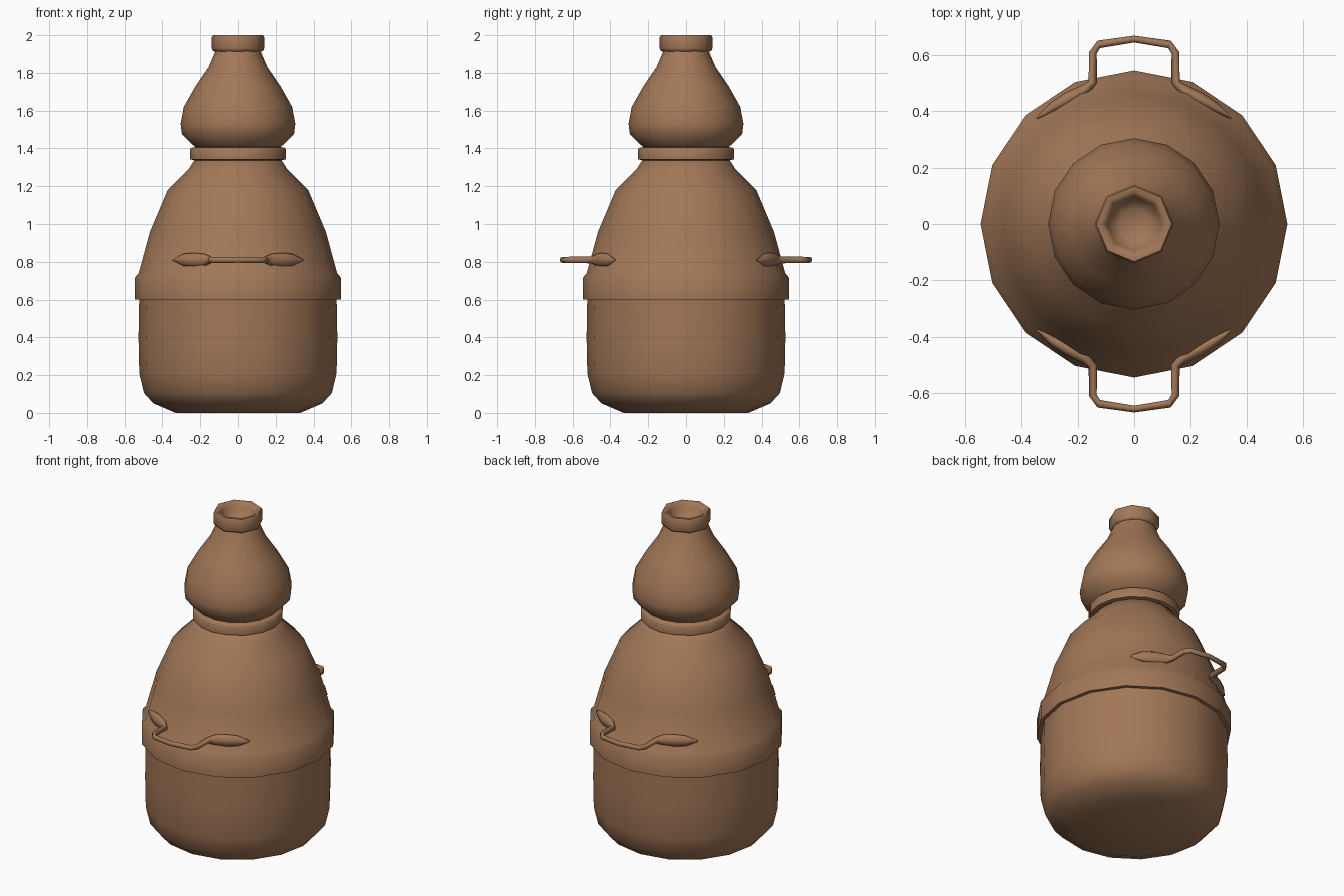
import bpy, bmesh, math
from mathutils import Vector

if "Cube" in bpy.data.objects:
    bpy.data.objects.remove(bpy.data.objects["Cube"])

clay = bpy.data.materials.new("brown clay")
clay.diffuse_color = (0.36, 0.185, 0.095, 1)
clay.use_nodes = True
clay.node_tree.nodes["Principled BSDF"].inputs["Base Color"].default_value = clay.diffuse_color


def skin(name, rings, angle, cap=(True, True)):
    """Join equal-length rings of points into one smooth surface."""
    bm = bmesh.new()
    loops = [[bm.verts.new(p) for p in ring] for ring in rings]
    n = len(loops[0])
    for a, b in zip(loops, loops[1:]):
        for i in range(n):
            j = (i + 1) % n
            bm.faces.new((a[i], a[j], b[j], b[i]))
    if cap[0]:
        bm.faces.new(loops[0][::-1])
    if cap[1]:
        bm.faces.new(loops[-1])
    bmesh.ops.recalc_face_normals(bm, faces=bm.faces)
    mesh = bpy.data.meshes.new(name)
    bm.to_mesh(mesh)
    bm.free()
    mesh.materials.append(clay)
    ob = bpy.data.objects.new(name, mesh)
    bpy.context.collection.objects.link(ob)
    bpy.ops.object.select_all(action='DESELECT')
    ob.select_set(True)
    bpy.context.view_layer.objects.active = ob
    bpy.ops.object.shade_smooth_by_angle(angle=math.radians(angle))
    return ob


def lathe(name, profile, sides, angle=60):
    """Turn (radius, height) points around the z axis."""
    turn = [math.tau * i / sides for i in range(sides)]
    return skin(name, [[(r * math.cos(t), r * math.sin(t), z) for t in turn]
                       for r, z in profile], angle)


# Rounded pot, closed underneath
lathe("lower_pot", [(0.33, 0), (0.447, 0.05), (0.497, 0.105), (0.522, 0.21),
                    (0.526, 0.40), (0.522, 0.62)], 16)

# Domed lid with overhanging rim
lathe("domed_lid", [(0.50, 0.60), (0.544, 0.60), (0.544, 0.717), (0.525, 0.74),
                    (0.465, 0.96), (0.372, 1.18), (0.262, 1.29),
                    (0.23, 1.34)], 16)

# Collar between lid and upper bulb
lathe("collar", [(0.22, 1.335), (0.253, 1.342), (0.255, 1.395),
                 (0.245, 1.405), (0.21, 1.408)], 16)

# Pear-shaped upper bulb
lathe("upper_bulb", [(0.215, 1.40), (0.235, 1.415), (0.297, 1.475), (0.304, 1.53),
                     (0.287, 1.62), (0.225, 1.73), (0.157, 1.83),
                     (0.118, 1.92)], 16)

# Eight-sided mouth ring with a hollow
lathe("mouth_ring", [(0.115, 1.91), (0.135, 1.918), (0.139, 1.93), (0.139, 1.99),
                     (0.133, 2.0), (0.115, 2.0), (0.098, 1.98),
                     (0.090, 1.95), (0.055, 1.925)], 8)

# Handles: a bent grip ending in two leaf-shaped mounts (x, y, width, height)
half = [(0.345, 0.375, 0.003, 0.004), (0.29, 0.412, 0.018, 0.032),
        (0.235, 0.443, 0.024, 0.038), (0.175, 0.475, 0.020, 0.032),
        (0.146, 0.502, 0.015, 0.018), (0.146, 0.607, 0.014, 0.017),
        (0.125, 0.637, 0.014, 0.016), (0.0, 0.656, 0.012, 0.015)]
path = half + [(-x, y, w, h) for x, y, w, h in half[-2::-1]]
for name, side in (("back_handle", 1), ("front_handle", -1)):
    rings = []
    for k, (x, y, w, h) in enumerate(path):
        a, b = path[max(k - 1, 0)], path[min(k + 1, len(path) - 1)]
        d = Vector((b[0] - a[0], b[1] - a[1])).normalized()
        ring = []
        for i in range(8):
            t = math.tau * i / 8
            s = w * math.cos(t)
            ring.append((x - d.y * s, side * (y + d.x * s),
                         0.81 + h * math.sin(t)))
        rings.append(ring)
    skin(name, rings, 70)
